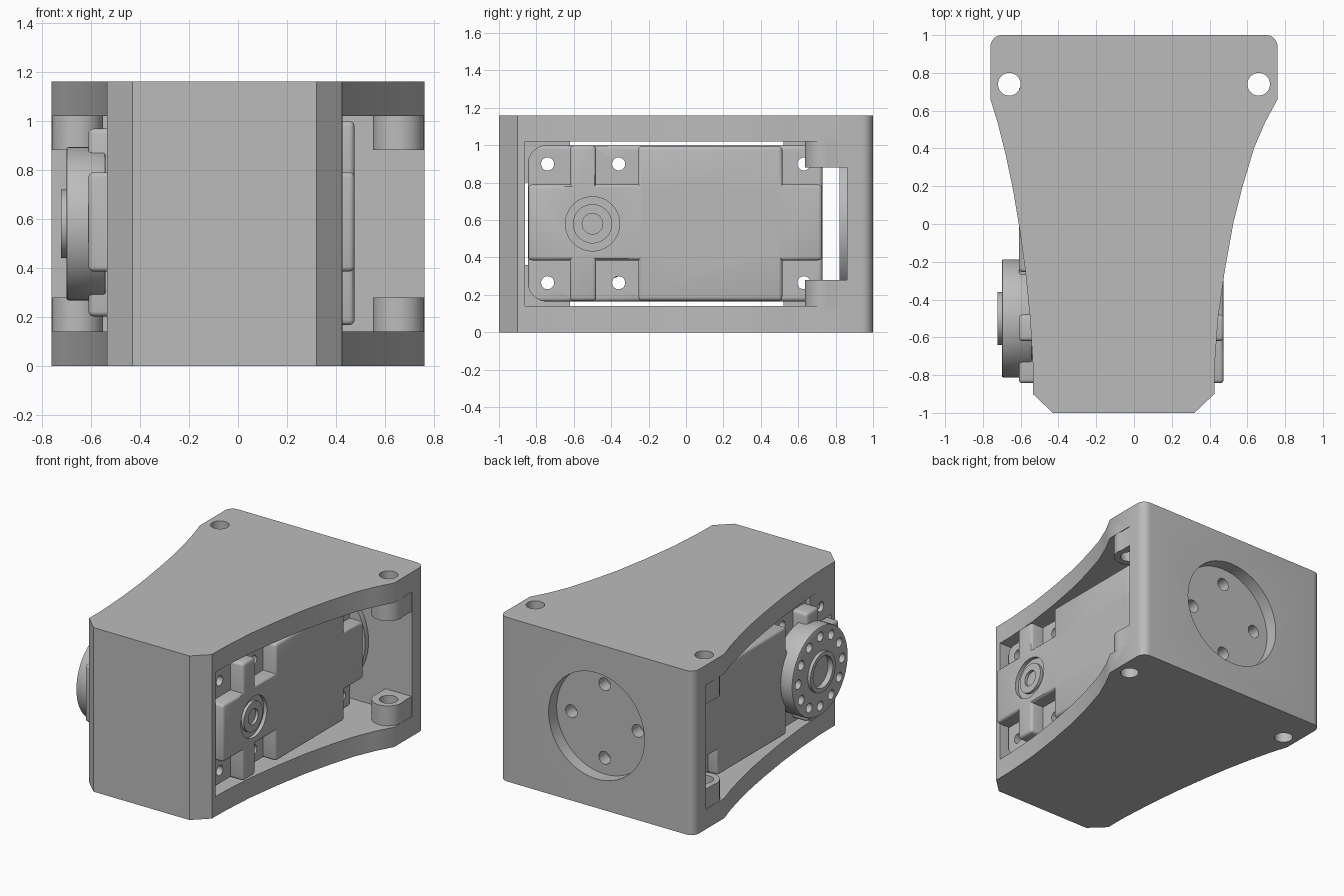
import bpy
import math
from mathutils import Matrix

if "Cube" in bpy.data.objects:
    bpy.data.objects.remove(bpy.data.objects["Cube"])

grey = bpy.data.materials.new("plain grey")
grey.use_nodes = True
grey.diffuse_color = (0.5, 0.5, 0.5, 1)
grey.node_tree.nodes["Principled BSDF"].inputs["Base Color"].default_value = (0.5, 0.5, 0.5, 1)

MID_Z, AXIS_Y = 0.58, -0.5


def apply(ob, kind, **settings):
    m = ob.modifiers.new(kind.title(), kind)
    for k, v in settings.items():
        setattr(m, k, v)
    bpy.context.view_layer.objects.active = ob
    bpy.ops.object.modifier_apply(modifier=m.name)


def box(name, x, y, z, bevel=0):
    bpy.ops.mesh.primitive_cube_add(size=1)
    ob = bpy.context.object
    ob.name = name
    spans = (x, y, z)
    size = [b - a for a, b in spans]
    mid = [(a + b) / 2 for a, b in spans]
    ob.data.transform(Matrix.Translation(mid) @ Matrix.Diagonal((*size, 1)))
    ob.data.materials.append(grey)
    if bevel:
        apply(ob, 'BEVEL', width=bevel, segments=3)
    return ob


def rod(name, axis, span, a, b, r, sides=32):
    """Cylinder along axis; a and b are its other two coordinates in order."""
    bpy.ops.mesh.primitive_cylinder_add(vertices=sides, radius=r, depth=span[1] - span[0])
    ob = bpy.context.object
    ob.name = name
    mid = sum(span) / 2
    turn = {'X': Matrix.Rotation(math.pi / 2, 4, 'Y'),
            'Y': Matrix.Rotation(math.pi / 2, 4, 'X'), 'Z': Matrix()}[axis]
    place = {'X': (mid, a, b), 'Y': (a, mid, b), 'Z': (a, b, mid)}[axis]
    ob.data.transform(Matrix.Translation(place) @ turn)
    ob.data.materials.append(grey)
    return ob


def combine(ob, others, operation):
    for o in others:
        apply(ob, 'BOOLEAN', object=o, operation=operation, solver='EXACT')
        bpy.data.objects.remove(o)


def finish(ob):
    bpy.ops.object.select_all(action='DESELECT')
    ob.select_set(True)
    bpy.context.view_layer.objects.active = ob
    bpy.ops.object.shade_smooth_by_angle(angle=math.radians(32))


def prism(name, outline, z0, z1):
    n = len(outline)
    verts = [(x, y, z) for z in (z0, z1) for x, y in outline]
    faces = [tuple(reversed(range(n))), tuple(range(n, 2 * n))]
    faces += [(i, (i + 1) % n, n + (i + 1) % n, n + i) for i in range(n)]
    me = bpy.data.meshes.new(name)
    me.from_pydata(verts, [], faces)
    me.materials.append(grey)
    ob = bpy.data.objects.new(name, me)
    bpy.context.collection.objects.link(ob)
    return ob


# Bracket: flared outline with rounded rear corners, hollowed from side to side
left_side = [(-0.76, 0.66), (-0.72, 0.53), (-0.68, 0.37), (-0.64, 0.18), (-0.61, 0),
             (-0.575, -0.25), (-0.55, -0.5), (-0.535, -0.75), (-0.535, -0.9), (-0.43, -1)]
right_side = [(0.32, -1), (0.425, -0.9), (0.427, -0.75), (0.445, -0.5), (0.48, -0.25),
              (0.525, 0), (0.575, 0.2), (0.635, 0.4), (0.695, 0.54), (0.76, 0.66)]
R = 0.06
corners = []
for cx, start in ((0.76 - R, 0), (-0.76 + R, 90)):
    for i in range(7):
        t = math.radians(start + 15 * i)
        corners.append((cx + R * math.cos(t), 1 - R + R * math.sin(t)))
bracket = prism("bracket", left_side + right_side + corners, 0, 1.16)
combine(bracket, [box("hollow", (-2, 2), (-0.86, 0.86), (0.14, 1.02))], 'DIFFERENCE')

# Rear disc boss, screw posts and servo lugs
adds = [rod("rear_boss", 'Y', (0.82, 0.9), 0, MID_Z, 0.42, 64)]
cuts = [rod("rear_pocket", 'Y', (0.91, 1.1), 0, MID_Z, 0.375, 64)]
for sx in (-1, 1):
    for z in ((0.1, 0.28), (0.88, 1.06)):
        adds.append(rod("post", 'Z', z, sx * 0.655, 0.74, 0.105))
        adds.append(box("post_web", sorted((sx * 0.55, sx * 0.755)), (0.74, 0.9), z))
    cuts.append(rod("post_hole", 'Z', (-1, 2), sx * 0.66, 0.74, 0.06))
for y in ((-0.9, -0.62), (0.52, 0.73)):
    for z in ((0.1, 0.36), (0.8, 1.06)):
        adds.append(box("lug", (-0.535, -0.505), y, z))
for y in (-0.74, 0.63):
    for z in (0.265, 0.9):
        cuts.append(rod("lug_hole", 'X', (-0.56, -0.4), y, z, 0.035, 20))
for i in range(4):
    t = i * math.pi / 2
    cuts.append(rod("rear_hole", 'Y', (0.7, 1.1), 0.26 * math.cos(t), MID_Z + 0.26 * math.sin(t), 0.045, 24))
combine(bracket, adds, 'UNION')
combine(bracket, cuts, 'DIFFERENCE')
finish(bracket)

# Servo: thin core with rounded front, raised cross, rib and block on both sides
servo = box("servo_body", (-0.5, 0.375), (-0.845, 0.73), (0.165, 1.0), 0.02)
raised = []
for x, zs in (((0.2, 0.475), (0.165, 1.0)), ((-0.61, -0.4), (0.2, 0.97))):
    raised.append(box("servo_arm", x, (-0.843, 0.728), (0.385, 0.79), 0.02))
    raised.append(box("servo_rib", x, (-0.62, -0.48), (zs[0] + 0.002, zs[1] - 0.002), 0.02))
    raised.append(box("servo_block", x, (-0.255, 0.515), (zs[0] + 0.004, zs[1] - 0.004), 0.02))
combine(servo, raised, 'UNION')
cuts = [rod("hole", 'X', (-1, 1), y, z, 0.035, 20) for y in (-0.74, -0.36, 0.63) for z in (0.265, 0.9)]
cuts.append(rod("idler_recess", 'X', (0.45, 0.6), AXIS_Y, MID_Z, 0.145, 48))
# Round off the two front corners
for z, s in ((0.265, -1), (0.9, 1)):
    corner = box("corner", (-1, 1), (-0.95, -0.745), sorted((z, z + s * 0.3)))
    combine(corner, [rod("corner_round", 'X', (-2, 2), -0.745, z, 0.1, 48)], 'DIFFERENCE')
    cuts.append(corner)
combine(servo, cuts, 'DIFFERENCE')
finish(servo)

# Idler bush on the left side
idler = rod("idler_bush", 'X', (0.4, 0.47), AXIS_Y, MID_Z, 0.105, 48)
combine(idler, [rod("bore", 'X', (0.43, 0.6), AXIS_Y, MID_Z, 0.055)], 'DIFFERENCE')
finish(idler)

# Output horn on the right side, with ring of screw holes and a hollow hub
horn = rod("output_horn", 'X', (-0.7, -0.54), AXIS_Y, MID_Z, 0.313, 64)
apply(horn, 'BEVEL', width=0.01, segments=2, limit_method='ANGLE')
combine(horn, [rod("hub", 'X', (-0.722, -0.6), AXIS_Y, MID_Z, 0.14, 48)], 'UNION')
cuts = [rod("hub_bore", 'X', (-0.8, -0.685), AXIS_Y, MID_Z, 0.11, 48)]
for i in range(12):
    t = math.radians(30 * i)
    cuts.append(rod("horn_hole", 'X', (-0.8, -0.62), AXIS_Y + 0.245 * math.cos(t),
                    MID_Z + 0.245 * math.sin(t), 0.033, 20))
combine(horn, cuts, 'DIFFERENCE')
finish(horn)
